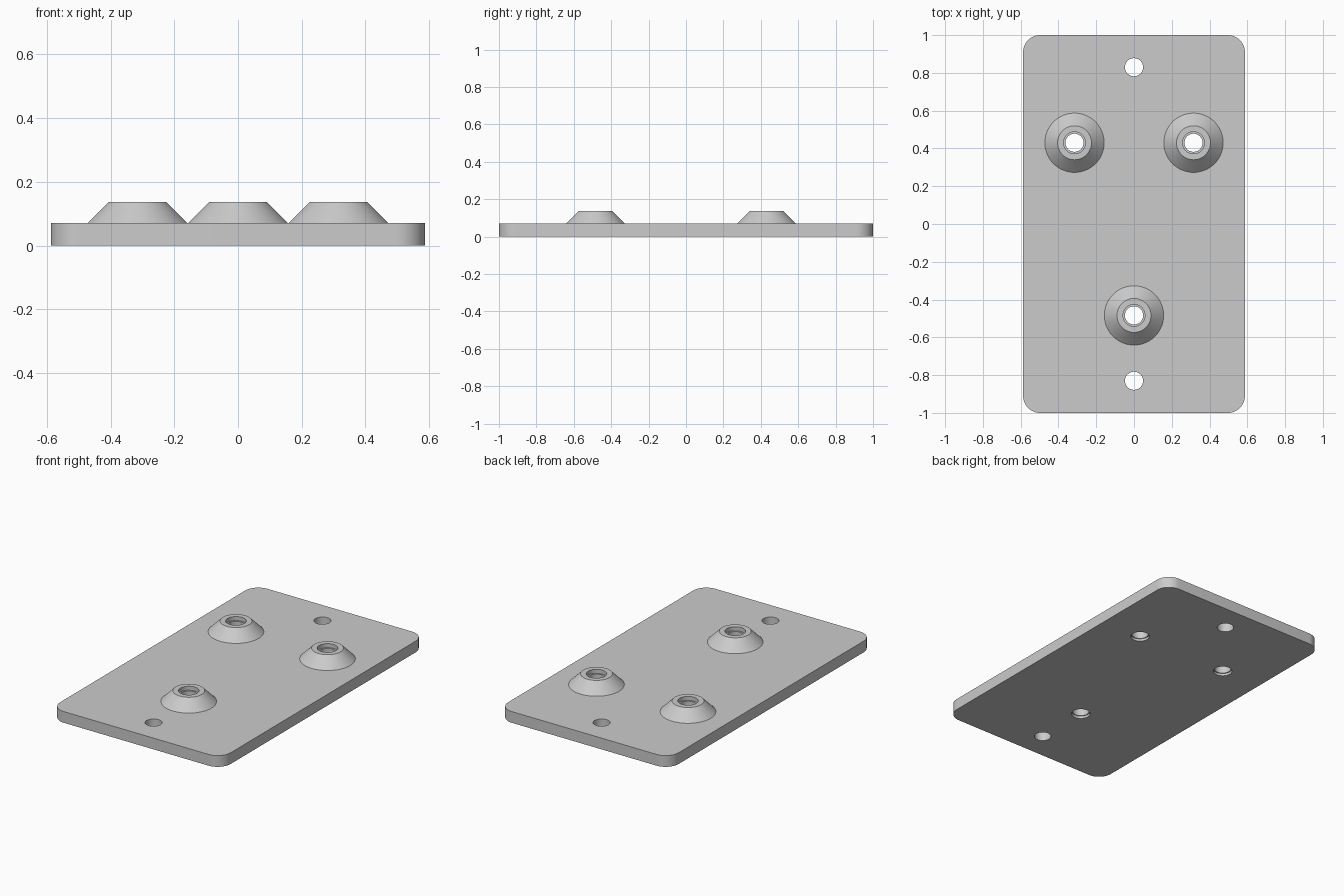
import bpy, bmesh, math
from mathutils import Vector

if "Cube" in bpy.data.objects:
    bpy.data.objects.remove(bpy.data.objects["Cube"])

HALF_X, HALF_Y, THICK, CORNER = 0.587, 1.0, 0.07, 0.09
BOSS_TOP, BORE = 0.137, 0.048
BOSSES = {"back_left": (0.315, 0.43), "back_right": (-0.315, 0.43), "front": (0, -0.484)}
MOUNT_HOLES = {"back": (0, 0.83), "front": (0, -0.83)}
SEGMENTS = 64

grey = bpy.data.materials.new("plain grey")
grey.use_nodes = True
grey.diffuse_color = (0.6, 0.6, 0.6, 1)
grey.node_tree.nodes["Principled BSDF"].inputs["Base Color"].default_value = grey.diffuse_color


def finish(name, bm):
    mesh = bpy.data.meshes.new(name)
    bm.to_mesh(mesh)
    bm.free()
    mesh.materials.append(grey)
    obj = bpy.data.objects.new(name, mesh)
    bpy.context.collection.objects.link(obj)
    return obj


def lathe(name, profile, location):
    """Spin a list of (radius, height) points around the vertical axis."""
    bm = bmesh.new()
    points = [bm.verts.new((r, 0, z)) for r, z in profile]
    edges = [bm.edges.new(pair) for pair in zip(points, points[1:])]
    bmesh.ops.spin(bm, geom=points + edges, cent=(0, 0, 0), axis=(0, 0, 1),
                   angle=math.tau, steps=SEGMENTS)
    bmesh.ops.remove_doubles(bm, verts=bm.verts, dist=1e-4)
    bmesh.ops.recalc_face_normals(bm, faces=bm.faces)
    obj = finish(name, bm)
    obj.location = (*location, 0)
    return obj


def activate(obj):
    bpy.ops.object.select_all(action="DESELECT")
    obj.select_set(True)
    bpy.context.view_layer.objects.active = obj


# Base plate with rounded corners
bm = bmesh.new()
outline = []
for i, (sx, sy) in enumerate([(1, 1), (-1, 1), (-1, -1), (1, -1)]):
    centre = Vector((sx * (HALF_X - CORNER), sy * (HALF_Y - CORNER), 0))
    for step in range(13):
        a = (i + step / 12) * math.pi / 2
        outline.append(bm.verts.new(centre + CORNER * Vector((math.cos(a), math.sin(a), 0))))
bottom = bm.faces.new(outline)
raised = bmesh.ops.extrude_face_region(bm, geom=[bottom])
bmesh.ops.translate(bm, vec=(0, 0, THICK),
                    verts=[v for v in raised["geom"] if isinstance(v, bmesh.types.BMVert)])
bmesh.ops.recalc_face_normals(bm, faces=bm.faces)
plate = finish("base_plate", bm)

# Cutters: plain mounting holes, and boss bores with a shallow recess below
cutters = [lathe("hole_cutter_" + side, [(0, -0.1), (BORE, -0.1), (BORE, 0.2), (0, 0.2)], spot)
           for side, spot in MOUNT_HOLES.items()]
cutters += [lathe("bore_cutter_" + side,
                  [(0, -0.1), (0.054, -0.1), (0.054, 0.015), (BORE, 0.015), (BORE, 0.2), (0, 0.2)], spot)
            for side, spot in BOSSES.items()]
for cutter in cutters:
    cutter.hide_render = True
    activate(plate)
    cut = plate.modifiers.new("cut", "BOOLEAN")
    cut.operation, cut.solver, cut.object = "DIFFERENCE", "EXACT", cutter
    bpy.ops.object.modifier_apply(modifier=cut.name)
    bpy.data.objects.remove(cutter)

# Conical bosses with a stepped bore
boss_profile = [(0.157, THICK), (0.09, BOSS_TOP), (0.058, BOSS_TOP),
                (0.058, 0.112), (BORE, 0.112), (BORE, THICK)]
parts = [plate] + [lathe("boss_" + side, boss_profile, spot) for side, spot in BOSSES.items()]

for part in parts:
    activate(part)
    bpy.ops.object.shade_smooth_by_angle(angle=math.radians(30))
